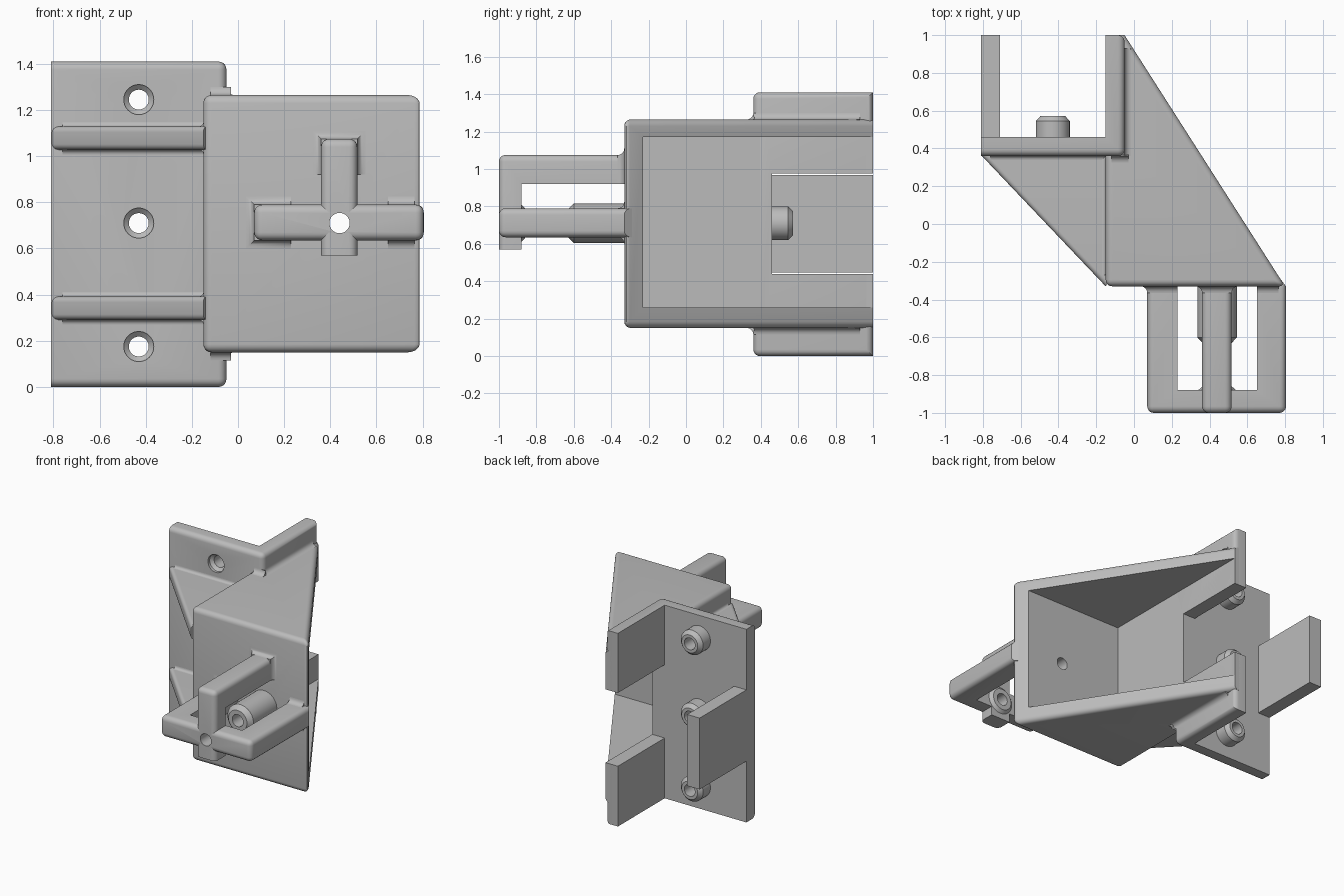
import bpy, bmesh, math
from mathutils import Vector

cube = bpy.data.objects.get("Cube")
if cube:
    bpy.data.objects.remove(cube, do_unlink=True)

grey = bpy.data.materials.new("plain_grey")
grey.use_nodes = True
grey.diffuse_color = (0.5, 0.5, 0.5, 1)
grey.node_tree.nodes["Principled BSDF"].inputs["Base Color"].default_value = (0.5, 0.5, 0.5, 1)


def finish(name, bm):
    bmesh.ops.recalc_face_normals(bm, faces=bm.faces)
    mesh = bpy.data.meshes.new(name)
    bm.to_mesh(mesh)
    bm.free()
    mesh.materials.append(grey)
    ob = bpy.data.objects.new(name, mesh)
    bpy.context.collection.objects.link(ob)
    return ob


def loft(name, rings):
    """Closed solid through rings of equal point count."""
    bm = bmesh.new()
    rows = [[bm.verts.new(p) for p in ring] for ring in rings]
    n = len(rows[0])
    for a, b in zip(rows, rows[1:]):
        for i in range(n):
            bm.faces.new((a[i], a[(i + 1) % n], b[(i + 1) % n], b[i]))
    bm.faces.new(rows[0])
    bm.faces.new(rows[-1])
    return finish(name, bm)


def prism(name, pts, lo, hi, axis="z", rule=None, r=0.035):
    """Extrude a profile; round the edges whose midpoint passes the rule."""
    place = (lambda p, h: (p[0], p[1], h)) if axis == "z" else (lambda p, h: (h, p[0], p[1]))
    ob = loft(name, [[place(p, h) for p in pts] for h in (lo, hi)])
    if rule:
        bm = bmesh.new()
        bm.from_mesh(ob.data)
        edges = [e for e in bm.edges if rule((e.verts[0].co + e.verts[1].co) / 2)]
        bmesh.ops.bevel(bm, geom=edges, offset=r, segments=5, profile=0.5,
                        affect="EDGES", clamp_overlap=False)
        bm.to_mesh(ob.data)
        bm.free()
    return ob


def box(name, x0, x1, y0, y1, z0, z1):
    return prism(name, [(x0, y0), (x1, y0), (x1, y1), (x0, y1)], z0, z1)


def turned(name, x, z, profile, n=40):
    """Solid of revolution along y from (y, radius) pairs."""
    return loft(name, [[(x + r * math.cos(math.tau * i / n), y, z + r * math.sin(math.tau * i / n))
                        for i in range(n)] for y, r in profile])


def cut(ob, *cutters):
    bpy.context.view_layer.objects.active = ob
    for c in cutters:
        m = ob.modifiers.new("cut", "BOOLEAN")
        m.operation, m.solver, m.object = "DIFFERENCE", "EXACT", c
        bpy.ops.object.modifier_apply(modifier=m.name)


def arc(r, n=6):
    """Concave quarter fillet as (spread, depth) pairs."""
    return [(r * (1 - math.sin(t)), r * (1 - math.cos(t)))
            for t in (math.pi / 2 * i / n for i in range(n + 1))]


def fillet(name, p0, p1, u, v, r=0.035):
    u, v = Vector(u), Vector(v)
    rings = []
    for p in (Vector(p0), Vector(p1)):
        rings.append([p - (u + v) * 0.01] + [p + u * a + v * b for a, b in arc(r)])
    return loft(name, rings)


def flare(name, x0, x1, z0, z1, sides, r=0.035):
    """Flared arm root on the hood front; sides = left, right, low, high."""
    rings = []
    for d, depth in [(r, -0.02)] + arc(r):
        a, b, c, e = (d * s for s in sides)
        y = -0.33 - depth
        rings.append([(x0 - a, y, z0 - c), (x1 + b, y, z0 - c),
                      (x1 + b, y, z1 + e), (x0 - a, y, z1 + e)])
    return loft(name, rings)


HUB_X, HUB_Z, HOLE_X = 0.44, 0.71, -0.43
cutters = []

# Cutters
cavity = box("cavity_cutter", -0.05, 1.5, -0.23, 1.2, 0.26, 1.17)
window = box("window_cutter", -0.3, 0.3, 0.46, 1.2, 0.44, 0.975)
hub_hole = turned("hub_hole_cutter", HUB_X, HUB_Z, [(-1.1, 0.044), (0, 0.044)])
cutters += [cavity, window, hub_hole]

# L-shaped mounting plate with side flange
plate = prism("mounting_plate",
              [(-0.81, 0.36), (-0.05, 0.36), (-0.05, 1), (-0.15, 1), (-0.15, 0.46), (-0.81, 0.46)],
              0, 1.41, rule=lambda m: (m.y < 0.37 or m.x > -0.06) and m.x > -0.8)
cut(plate, window)

# Rear tab
box("rear_tab", -0.81, -0.71, 0.42, 1, 0.447, 0.968)

# Three bosses with countersunk screw holes
for i, z in enumerate((0.175, HUB_Z, 1.245)):
    boss = turned(f"boss_{i + 1}", HOLE_X, z, [(0.42, 0.09), (0.545, 0.09), (0.572, 0.065)])
    hole = turned("screw_cutter", HOLE_X, z,
                  [(0.3, 0.065), (0.38, 0.065), (0.4, 0.043), (0.7, 0.043)])
    cut(boss, hole)
    cut(plate, hole)
    cutters.append(hole)

# Hollow wedge hood, open along the slanted side
hood = prism("hood",
             [(-0.15, -0.33), (0.8, -0.33), (-0.05, 1), (-0.1, 1), (-0.1, 0.44), (-0.15, 0.44)],
             0.15, 1.265,
             rule=lambda m: m.y < -0.3 or m.x > 0.2 or (m.x < -0.14 and m.y < 0.3))
cut(hood, cavity, window, hub_hole)

# Triangular ribs with fillets to plate and hood
for tag, z0, z1 in (("lower", 0.29, 0.392), ("upper", 1.027, 1.129)):
    prism(f"{tag}_rib", [(-0.81, 0.365), (-0.15, -0.33), (-0.1, -0.25), (-0.1, 0.4), (-0.81, 0.4)],
          z0, z1, rule=lambda m: m.x < -0.3 and m.y < 0.1, r=0.025)
    for side, z, s in (("under", z0, -1), ("over", z1, 1)):
        fillet(f"{tag}_rib_plate_fillet_{side}", (-0.76, 0.36, z), (-0.14, 0.36, z),
               (0, -1, 0), (0, 0, s), 0.02)
        fillet(f"{tag}_rib_hood_fillet_{side}", (-0.15, 0.37, z), (-0.15, -0.27, z),
               (-1, 0, 0), (0, 0, s), 0.02)

# Fillets where the hood meets flange and plate
for tag, z, s in (("lower", 0.15, -1), ("upper", 1.265, 1)):
    fillet(f"{tag}_flange_fillet", (-0.05, 0.36, z), (-0.05, 0.93, z), (1, 0, 0), (0, 0, s))
    fillet(f"{tag}_plate_fillet", (-0.12, 0.36, z), (-0.03, 0.36, z), (0, -1, 0), (0, 0, s))

# Horizontal loop of the front cross
loop = prism("horizontal_loop",
             [(0.07, -0.3), (0.07, -1), (0.805, -1), (0.805, -0.33), (0.775, -0.29), (0.65, -0.29),
              (0.65, -0.88), (0.23, -0.88), (0.23, -0.3)], 0.635, 0.79,
             rule=lambda m: m.y < -0.31 and (m.y < -0.99 or m.x < 0.08 or m.x > 0.8) and
             not (m.x > 0.8 and m.y > -0.34))

# Upright of the front cross with its top arm
upright = prism("upright",
                [(-1, 0.57), (-0.88, 0.57), (-0.88, 0.92), (-0.3, 0.92), (-0.3, 1.075), (-1, 1.075)],
                0.36, 0.517, axis="x",
                rule=lambda m: m.z > 0.6 and m.y < -0.31 and (m.y < -0.99 or m.z > 1.07))

# Flared arm roots
flare("left_arm_root", 0.07, 0.23, 0.635, 0.79, (1, 0, 1, 1))
flare("right_arm_root", 0.65, 0.765, 0.635, 0.79, (0, 0, 1, 1))
flare("top_arm_root", 0.36, 0.517, 0.92, 1.075, (1, 1, 0, 1))

# Guide rod on the hood and facing collar on the loop
rod = turned("guide_rod", HUB_X, HUB_Z, [(-0.29, 0.105), (-0.6, 0.105), (-0.632, 0.075)])
collar = turned("collar", HUB_X, HUB_Z, [(-0.9, 0.1), (-0.88, 0.1), (-0.86, 0.078)])
for part in (loop, upright, rod, collar):
    cut(part, hub_hole)

for c in cutters:
    bpy.data.objects.remove(c, do_unlink=True)

# Smooth shading with sharp corners kept
for ob in bpy.context.scene.objects:
    ob.select_set(ob.type == "MESH")
    if ob.type == "MESH":
        bpy.context.view_layer.objects.active = ob
bpy.ops.object.shade_smooth_by_angle(angle=math.radians(32))
